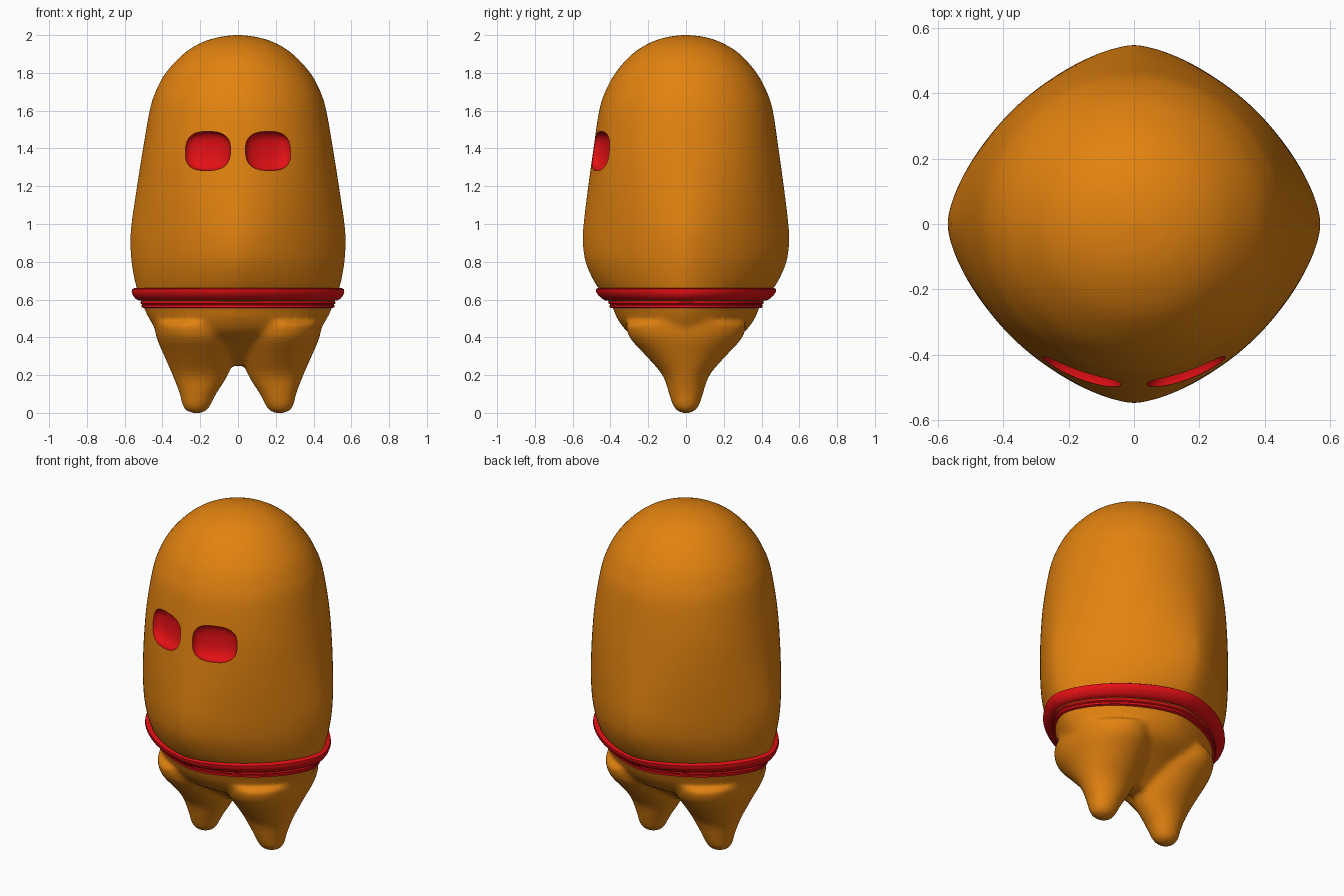
import bpy, bmesh, math
from mathutils import Matrix

if "Cube" in bpy.data.objects:
    bpy.data.objects.remove(bpy.data.objects["Cube"])


def material(name, rgb):
    m = bpy.data.materials.new(name)
    m.diffuse_color = (*rgb, 1)
    m.use_nodes = True
    m.node_tree.nodes["Principled BSDF"].inputs["Base Color"].default_value = m.diffuse_color
    return m


orange = material("orange", (0.76, 0.225, 0.005))
red = material("red", (0.76, 0.005, 0.007))


def spow(v, e):
    return math.copysign(abs(v) ** e, v)


def refine(rows, steps):
    """Catmull-Rom interpolation between the rows of a profile table."""
    out = []
    for i in range(len(rows) - 1):
        a, b = rows[max(i - 1, 0)], rows[i]
        c, d = rows[i + 1], rows[min(i + 2, len(rows) - 1)]
        for s in range(steps):
            t = s / steps
            out.append([0.5 * (2 * q + (r - p) * t + (2 * p - 5 * q + 4 * r - w) * t * t
                               + (3 * q - p - 3 * r + w) * t ** 3)
                        for p, q, r, w in zip(a, b, c, d)])
    return out + [list(rows[-1])]


def loft(bm, rows, n=96, side=1):
    """Stack superellipse rings: z, centre x, half width, half depth, exponent."""
    rings = []
    for z, cx, rx, ry, p in rows:
        ring = []
        for i in range(n):
            a = 2 * math.pi * i / n
            ring.append(bm.verts.new((side * cx + rx * spow(math.cos(a), 2 / p),
                                      ry * spow(math.sin(a), 2 / p), z)))
        rings.append(ring)
    for lo, hi in zip(rings, rings[1:]):
        for i in range(n):
            j = (i + 1) % n
            bm.faces.new((lo[i], lo[j], hi[j], hi[i]))
    bm.faces.new(rings[0])
    bm.faces.new(rings[-1])


def finish(bm, name, mats):
    bmesh.ops.recalc_face_normals(bm, faces=bm.faces[:])
    me = bpy.data.meshes.new(name)
    bm.to_mesh(me)
    bm.free()
    for m in mats:
        me.materials.append(m)
    ob = bpy.data.objects.new(name, me)
    bpy.context.collection.objects.link(ob)
    return ob


def activate(ob):
    bpy.ops.object.select_all(action='DESELECT')
    ob.select_set(True)
    bpy.context.view_layer.objects.active = ob


def apply_all(ob):
    activate(ob)
    for m in list(ob.modifiers):
        bpy.ops.object.modifier_apply(modifier=m.name)


# body: dome, swelling belly, taper to the crotch
torso = [(0.25, 0, 0.06, 0.05, 2), (0.29, 0, 0.14, 0.10, 2), (0.36, 0, 0.30, 0.20, 2),
         (0.43, 0, 0.42, 0.31, 1.8), (0.50, 0, 0.472, 0.365, 1.7),
         (0.56, 0, 0.50, 0.39, 1.65), (0.62, 0, 0.525, 0.435, 1.6),
         (0.70, 0, 0.548, 0.49, 1.57), (0.80, 0, 0.565, 0.533, 1.55),
         (0.90, 0, 0.571, 0.547, 1.55), (1.00, 0, 0.565, 0.543, 1.6),
         (1.20, 0, 0.535, 0.518, 1.8), (1.40, 0, 0.503, 0.49, 1.97),
         (1.60, 0, 0.468, 0.46, 2), (1.70, 0, 0.437, 0.428, 2),
         (1.80, 0, 0.383, 0.374, 2), (1.90, 0, 0.29, 0.285, 2),
         (1.96, 0, 0.195, 0.19, 2), (1.99, 0, 0.10, 0.10, 2), (2.002, 0, 0.005, 0.005, 2)]
# legs: tapered cones with rounded tips
leg = [(-0.003, 0.22, 0.01, 0.01, 2), (0.008, 0.22, 0.05, 0.045, 2),
       (0.04, 0.22, 0.075, 0.07, 2), (0.10, 0.212, 0.097, 0.09, 2),
       (0.20, 0.20, 0.147, 0.125, 2), (0.30, 0.206, 0.184, 0.21, 2),
       (0.40, 0.22, 0.212, 0.30, 2), (0.48, 0.225, 0.22, 0.32, 2)]
bm = bmesh.new()
loft(bm, refine(torso, 6))
for side in (1, -1):
    loft(bm, refine(leg, 4), 64, side)
body = finish(bm, "body", [])
rm = body.modifiers.new("fuse", 'REMESH')
rm.mode = 'VOXEL'
rm.voxel_size = 0.013
sm = body.modifiers.new("soften", 'SMOOTH')
sm.factor = 0.5
sm.iterations = 14
apply_all(body)
body.data.materials.clear()
body.data.materials.append(orange)
body.data.materials.append(red)

# eye sockets: squarish bowls sunk into the front
for side, label in ((1, "right"), (-1, "left")):
    bm = bmesh.new()
    bmesh.ops.create_uvsphere(bm, u_segments=64, v_segments=40, radius=1)
    for v in bm.verts:
        x, y, z = v.co
        k = (abs(x) ** 2.7 + abs(y) ** 2.7 + abs(z) ** 2.7) ** (-1 / 2.7)
        v.co = (x * k * 0.128, y * k * 0.065, z * k * 0.104)
    bm.transform(Matrix.Translation((side * 0.165, -0.465, 1.387))
                 @ Matrix.Rotation(side * math.radians(20), 4, 'Z')
                 @ Matrix.Rotation(math.radians(-5), 4, 'X'))
    for f in bm.faces:
        f.material_index = 1
    cutter = finish(bm, label + "_eye_cutter", [orange, red])
    cutter.hide_render = True
    b = body.modifiers.new("eye", 'BOOLEAN')
    b.operation = 'DIFFERENCE'
    b.solver = 'EXACT'
    b.object = cutter
    apply_all(body)
    bpy.data.objects.remove(cutter)
activate(body)
bpy.ops.object.shade_smooth_by_angle(angle=math.radians(35))

# belt: wide upper band and narrow lower band
bands = {"upper_belt": [(0.595, 0, 0.525, 0.425, 1.65), (0.605, 0, 0.543, 0.445, 1.65),
                        (0.622, 0, 0.556, 0.464, 1.65), (0.640, 0, 0.563, 0.476, 1.65),
                        (0.655, 0, 0.560, 0.477, 1.65), (0.661, 0, 0.548, 0.468, 1.65)],
         "lower_belt": [(0.555, 0, 0.500, 0.395, 1.65), (0.559, 0, 0.510, 0.404, 1.65),
                        (0.570, 0, 0.511, 0.404, 1.65), (0.574, 0, 0.506, 0.401, 1.65),
                        (0.579, 0, 0.516, 0.410, 1.65), (0.586, 0, 0.516, 0.412, 1.65),
                        (0.597, 0, 0.508, 0.410, 1.65)]}
for name, rows in bands.items():
    bm = bmesh.new()
    loft(bm, rows, 128)
    belt = finish(bm, name, [red])
    activate(belt)
    bpy.ops.object.shade_smooth_by_angle(angle=math.radians(35))
